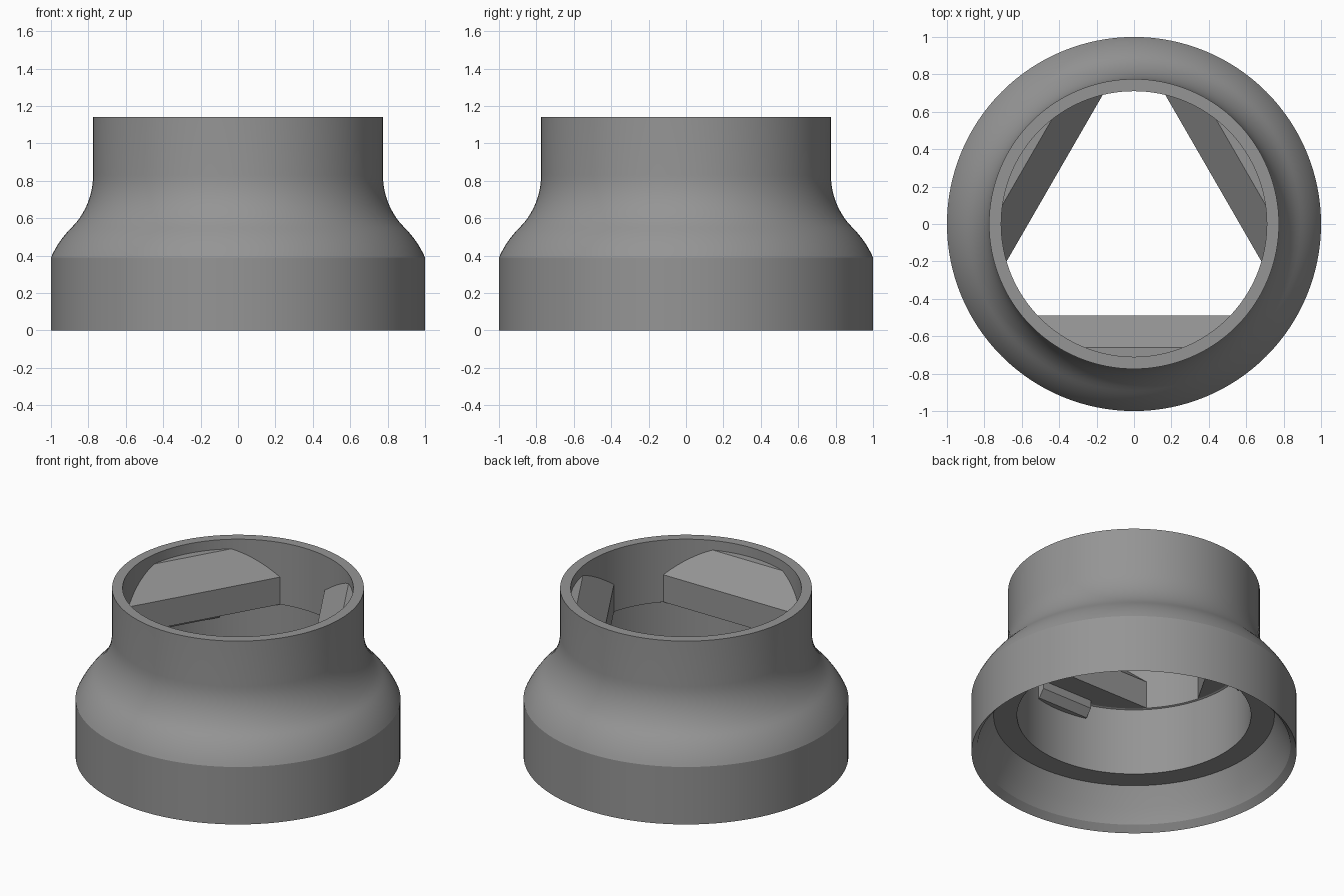
import bpy, bmesh, math
from mathutils import Matrix, Vector

if "Cube" in bpy.data.objects:
    bpy.data.objects.remove(bpy.data.objects["Cube"])

SEGMENTS = 128
GRIP_R = 0.715          # blocks sink slightly into the bore wall

grey = bpy.data.materials.new("mid_grey")
grey.diffuse_color = (0.30, 0.30, 0.30, 1)
grey.use_nodes = True
grey.node_tree.nodes["Principled BSDF"].inputs["Base Color"].default_value = grey.diffuse_color


def finish(name, bm, angle):
    bmesh.ops.remove_doubles(bm, verts=bm.verts, dist=1e-5)
    bmesh.ops.recalc_face_normals(bm, faces=bm.faces)
    mesh = bpy.data.meshes.new(name)
    bm.to_mesh(mesh)
    bm.free()
    mesh.materials.append(grey)
    ob = bpy.data.objects.new(name, mesh)
    bpy.context.collection.objects.link(ob)
    bpy.ops.object.select_all(action='DESELECT')
    ob.select_set(True)
    bpy.context.view_layer.objects.active = ob
    bpy.ops.object.shade_smooth_by_angle(angle=math.radians(angle))
    return ob


def lathe(name, profile):
    bm = bmesh.new()
    verts = [bm.verts.new((r, 0, z)) for r, z in profile]
    edges = [bm.edges.new((verts[i], verts[(i + 1) % len(verts)]))
             for i in range(len(verts))]
    bmesh.ops.spin(bm, geom=verts + edges, cent=(0, 0, 0), axis=(0, 0, 1),
                   angle=math.tau, steps=SEGMENTS)
    return finish(name, bm, 20)


def wall_block(name, section, half_width, steps, turn):
    """Loft a section (distance from axis, z) sideways, trimmed to the round wall."""
    bm = bmesh.new()
    rot = Matrix.Rotation(turn, 3, 'Z')
    rings = []
    for i in range(steps + 1):
        x = half_width * (2 * i / steps - 1)
        wall = math.sqrt(max(GRIP_R ** 2 - x ** 2, 0))
        rings.append([bm.verts.new(rot @ Vector((x, -min(d, wall), z)))
                      for d, z in section(wall)])
    n = len(rings[0])
    for a, b in zip(rings, rings[1:]):
        for j in range(n):
            k = (j + 1) % n
            bm.faces.new((a[j], a[k], b[k], b[j]))
    bm.faces.new(rings[0])
    bm.faces.new(rings[-1])
    bmesh.ops.dissolve_degenerate(bm, edges=bm.edges, dist=1e-5)
    return finish(name, bm, 20)


# Shell: skirt, swelling shoulder, narrow collar and hollow inside
profile = [(1.0, 0.0), (1.0, 0.39)]
for i in range(1, 9):                       # convex shoulder
    t = i / 8
    profile.append(((1 - t) ** 2 * 1.0 + 2 * t * (1 - t) * 0.961 + t * t * 0.89,
                    (1 - t) ** 2 * 0.39 + 2 * t * (1 - t) * 0.479 + t * t * 0.55))
for i in range(1, 11):                      # concave neck
    a = math.radians(45 * (1 - i / 10))
    profile.append((0.775 + 0.39 * (1 - math.cos(a)), 0.83 - 0.396 * math.sin(a)))
profile += [(0.775, 1.14), (0.71, 1.14), (0.71, 0.72), (0.72, 0.715),
            (0.72, 0.26), (0.864, 0.26), (0.895, 0.20), (0.923, 0.14),
            (0.946, 0.09), (0.963, 0.04)]
lathe("shell", profile)


# Stop block: flat inner face, 45 degree ramp, narrow flat top at the wall
def stop_section(wall):
    ramp_end = min(0.66, wall)
    top = 0.905 + (ramp_end - 0.49)
    return [(0.49, 0.72), (0.49, 0.905), (ramp_end, top), (wall, top), (wall, 0.72)]


# Catch: small lug with a slanted lower face under each stop block
def catch_section(wall):
    return [(0.64, 0.72), (0.64, 0.665), (0.68, 0.615), (wall, 0.615), (wall, 0.72)]


stop_half = math.sqrt(GRIP_R ** 2 - 0.49 ** 2)
for i in range(3):
    turn = i * math.tau / 3
    wall_block(f"stop_block_{i + 1}", stop_section, stop_half, 48, turn)
    wall_block(f"catch_{i + 1}", catch_section, 0.19, 12, turn)
